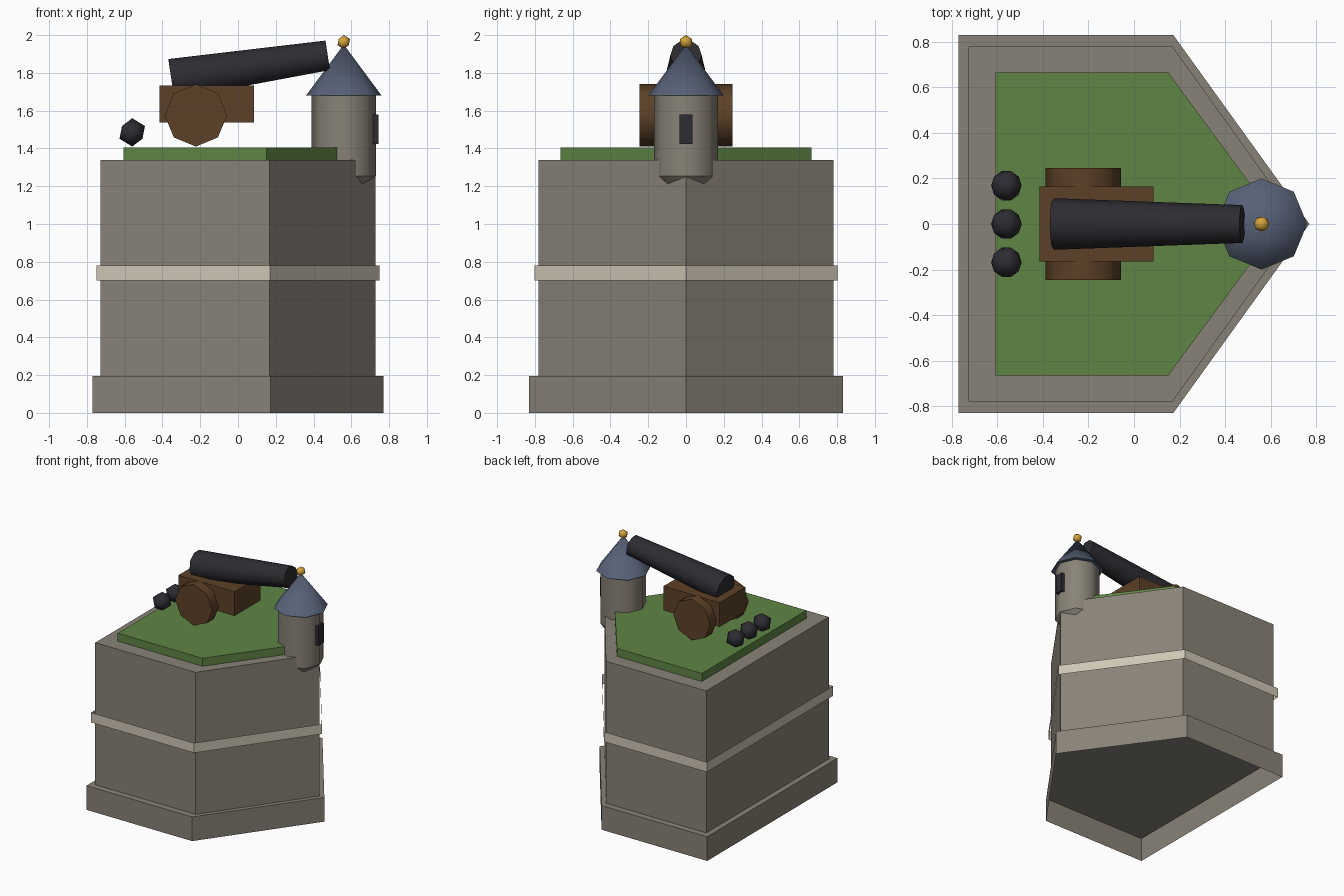
import bpy, bmesh, math
from mathutils import Matrix, Vector

if "Cube" in bpy.data.objects:
    bpy.data.objects.remove(bpy.data.objects["Cube"])


def mat(name, rgb):
    m = bpy.data.materials.new(name)
    m.diffuse_color = (*rgb, 1)
    m.use_nodes = True
    m.node_tree.nodes["Principled BSDF"].inputs["Base Color"].default_value = m.diffuse_color
    return m


STONE = mat("stone", (0.25, 0.225, 0.185))
TRIM = mat("pale_stone", (0.62, 0.56, 0.46))
GRASS = mat("grass", (0.115, 0.235, 0.06))
WOOD = mat("wood", (0.11, 0.052, 0.02))
IRON = mat("iron", (0.025, 0.025, 0.032))
SLATE = mat("slate", (0.095, 0.12, 0.185))
GOLD = mat("gold", (0.66, 0.36, 0.04))


def finish(name, bm, material, smooth=False):
    me = bpy.data.meshes.new(name)
    bm.to_mesh(me)
    bm.free()
    me.materials.append(material)
    ob = bpy.data.objects.new(name, me)
    bpy.context.collection.objects.link(ob)
    if smooth:
        bpy.ops.object.select_all(action='DESELECT')
        ob.select_set(True)
        bpy.context.view_layer.objects.active = ob
        bpy.ops.object.shade_smooth_by_angle(angle=math.radians(50))
    return ob


def bastion(name, back, shoulder, half, tip, z0, z1, material, top=True):
    """Arrow-shaped five-sided wall, open below, optionally capped."""
    outline = [(back, -half), (shoulder, -half), (tip, 0), (shoulder, half), (back, half)]
    bm = bmesh.new()
    lo = [bm.verts.new((x, y, z0)) for x, y in outline]
    hi = [bm.verts.new((x, y, z1)) for x, y in outline]
    for i in range(5):
        j = (i + 1) % 5
        bm.faces.new((lo[i], lo[j], hi[j], hi[i]))
    if top:
        bm.faces.new(hi)
    return finish(name, bm, material)


def cone(name, a, b, r0, r1, sides, material):
    """Round part running from point a to point b."""
    a, b = Vector(a), Vector(b)
    d = b - a
    if abs(d.z) > 0.9 * d.length:
        rot = Matrix.Identity(4)
    elif abs(d.y) > 0.9 * d.length:
        rot = Matrix.Rotation(-math.pi / 2, 4, 'X')
    else:
        rot = Matrix.Rotation(math.atan2(d.x, d.z), 4, 'Y')
        # put one corner of the section straight up
        rot = rot @ Matrix.Rotation(math.pi if sides % 4 else 0, 4, 'Z')
    bm = bmesh.new()
    bmesh.ops.create_cone(bm, cap_ends=True, segments=sides, radius1=r0, radius2=r1,
                          depth=d.length, matrix=Matrix.Translation((a + b) / 2) @ rot)
    bmesh.ops.remove_doubles(bm, verts=bm.verts, dist=1e-5)
    return finish(name, bm, material, True)


def box(name, c, s, material):
    bm = bmesh.new()
    bmesh.ops.create_cube(bm, size=1, matrix=Matrix.Translation(c) @ Matrix.Diagonal((*s, 1)))
    return finish(name, bm, material)


def ball(name, c, r, material):
    bm = bmesh.new()
    bmesh.ops.create_icosphere(bm, subdivisions=1, radius=r, matrix=Matrix.Translation(c))
    return finish(name, bm, material, True)


# Walls
bastion("plinth", -0.77, 0.172, 0.83, 0.77, 0, 0.195, STONE)
bastion("wall", -0.727, 0.168, 0.78, 0.727, 0.195, 1.34, STONE)
bastion("string_course", -0.748, 0.17, 0.803, 0.748, 0.70, 0.78, TRIM, top=False)
bastion("grass_terrace", -0.607, 0.15, 0.665, 0.64, 1.34, 1.405, GRASS)

# Corner turret
TX = 0.56
cone("turret_corbel", (TX, 0, 1.03), (TX, 0, 1.255), 0, 0.17, 8, STONE)
cone("turret", (TX, 0, 1.255), (TX, 0, 1.68), 0.17, 0.17, 8, STONE)
cone("turret_roof", (TX, 0, 1.68), (TX, 0, 1.95), 0.2, 0, 8, SLATE)
ball("finial", (TX, 0, 1.963), 0.037, GOLD)
box("turret_window", (0.727, 0, 1.502), (0.035, 0.07, 0.155), IRON)

# Cannon
box("carriage", (-0.165, 0, 1.635), (0.5, 0.33, 0.195), WOOD)
for side, label in ((-1, "front"), (1, "back")):
    cone(label + "_wheel", (-0.223, side * 0.155, 1.575), (-0.223, side * 0.245, 1.575),
         0.165, 0.165, 8, WOOD)
cone("barrel", (-0.353, 0, 1.767), (0.475, 0, 1.893), 0.113, 0.083, 10, IRON)

# Cannon balls
for i in range(3):
    ball(f"cannon_ball_{i + 1}", (-0.56, (i - 1) * 0.168, 1.485), 0.075, IRON)
